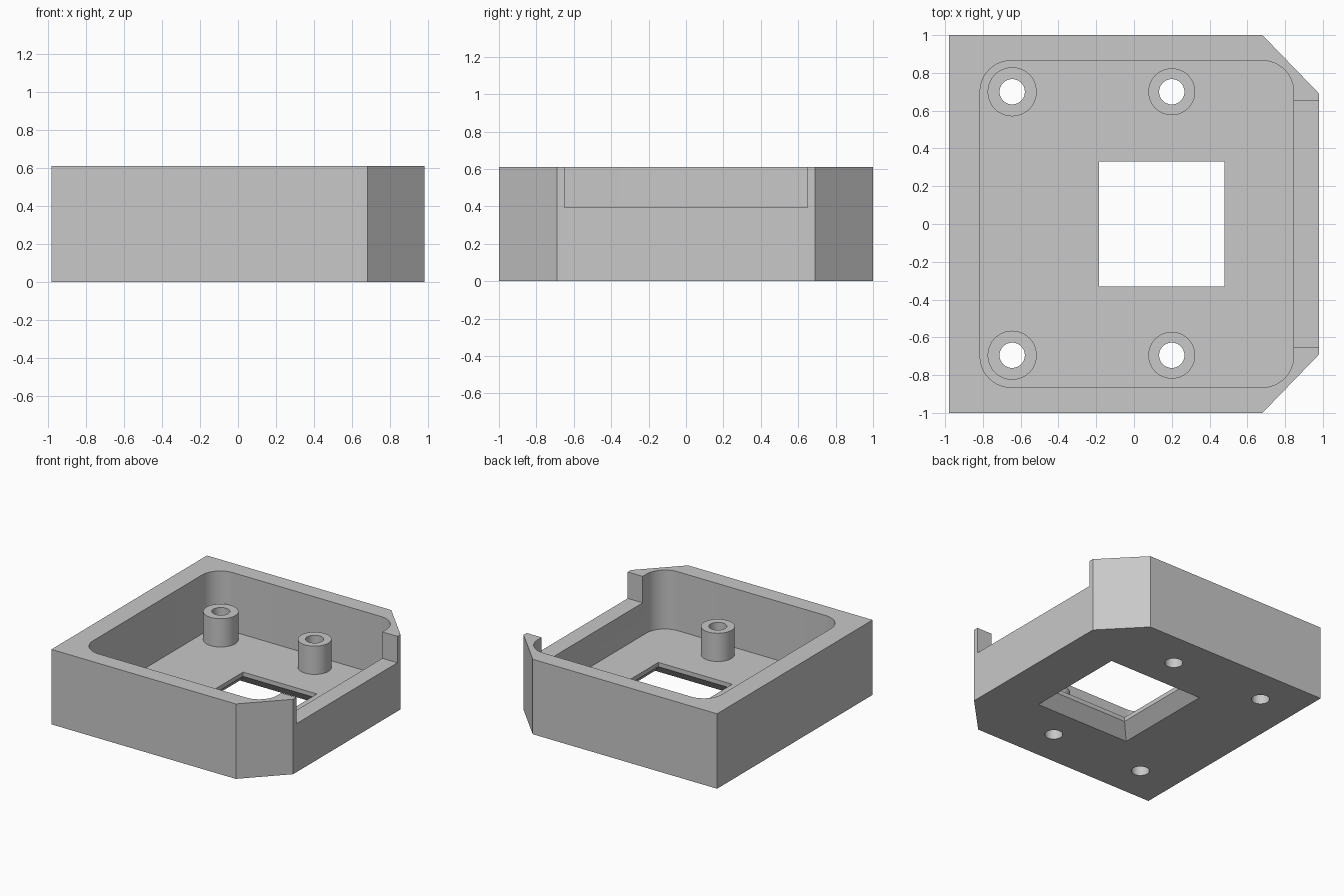
import bpy, bmesh, math

cube = bpy.data.objects.get("Cube")
if cube:
    bpy.data.objects.remove(cube, do_unlink=True)

HEIGHT, FLOOR, BOSS_TOP = 0.61, 0.13, 0.36

grey = bpy.data.materials.new("plain grey")
grey.use_nodes = True
colour = (0.58, 0.58, 0.58, 1)
grey.diffuse_color = colour
grey.node_tree.nodes["Principled BSDF"].inputs["Base Color"].default_value = colour


def loft(name, lower, upper, z0, z1):
    """Solid between two matching outlines."""
    bm = bmesh.new()
    a = [bm.verts.new((x, y, z0)) for x, y in lower]
    b = [bm.verts.new((x, y, z1)) for x, y in upper]
    n = len(a)
    for i in range(n):
        j = (i + 1) % n
        bm.faces.new((a[i], a[j], b[j], b[i]))
    bm.faces.new(a[::-1])
    bm.faces.new(b)
    bmesh.ops.recalc_face_normals(bm, faces=bm.faces)
    mesh = bpy.data.meshes.new(name)
    bm.to_mesh(mesh)
    bm.free()
    mesh.materials.append(grey)
    obj = bpy.data.objects.new(name, mesh)
    bpy.context.collection.objects.link(obj)
    return obj


def prism(name, outline, z0, z1):
    return loft(name, outline, outline, z0, z1)


def rect(x0, x1, y):
    return [(x0, -y), (x1, -y), (x1, y), (x0, y)]


def circle(x, y, r, n=48):
    return [(x + r * math.cos(i * math.tau / n), y + r * math.sin(i * math.tau / n))
            for i in range(n)]


def rounded_rect(x0, x1, y, r, steps=12):
    points = []
    corners = [(x1 - r, y - r), (x0 + r, y - r), (x0 + r, r - y), (x1 - r, r - y)]
    for k, (cx, cy) in enumerate(corners):
        for i in range(steps + 1):
            t = (k + i / steps) * math.pi / 2
            points.append((cx + r * math.cos(t), cy + r * math.sin(t)))
    return points


def cut(obj, cutter):
    """Subtract a cutter and discard it."""
    cutter.hide_render = True
    mod = obj.modifiers.new("cut", 'BOOLEAN')
    mod.operation = 'DIFFERENCE'
    mod.solver = 'EXACT'
    mod.object = cutter
    bpy.ops.object.select_all(action='DESELECT')
    bpy.context.view_layer.objects.active = obj
    obj.select_set(True)
    bpy.ops.object.modifier_apply(modifier=mod.name)
    bpy.data.objects.remove(cutter, do_unlink=True)


def smooth(obj):
    bpy.ops.object.select_all(action='DESELECT')
    bpy.context.view_layer.objects.active = obj
    obj.select_set(True)
    bpy.ops.object.shade_smooth_by_angle(angle=math.radians(30))


# Tray body with two chamfered corners
tray = prism("tray", [(-0.98, -1), (0.68, -1), (0.98, -0.69), (0.98, 0.69),
                      (0.68, 1), (-0.98, 1)], 0, HEIGHT)

# Rounded cavity and the lowered wall on the left side
cut(tray, prism("cavity", rounded_rect(-0.815, 0.845, 0.865, 0.165), FLOOR, 1))
cut(tray, prism("wall_notch", rect(0.83, 1.2, 0.65), 0.395, 1))

# Floor window, flared towards the underside
cut(tray, prism("window", rect(-0.185, 0.48, 0.33), -0.1, 0.3))
cut(tray, loft("window_flare", rect(-0.285, 0.58, 0.43), rect(-0.185, 0.48, 0.33),
               -0.005, 0.095))

# Hollow standoffs with screw holes through the floor
for end, x, radius in (("rear", -0.645, 0.13), ("fore", 0.2, 0.124)):
    for side, y in (("front", -0.695), ("back", 0.7)):
        boss = prism(f"{end}_{side}_standoff", circle(x, y, radius), FLOOR, BOSS_TOP)
        for part in (tray, boss):
            cut(part, prism("screw_hole", circle(x, y, 0.067), -0.1, 1))
        smooth(boss)
smooth(tray)
